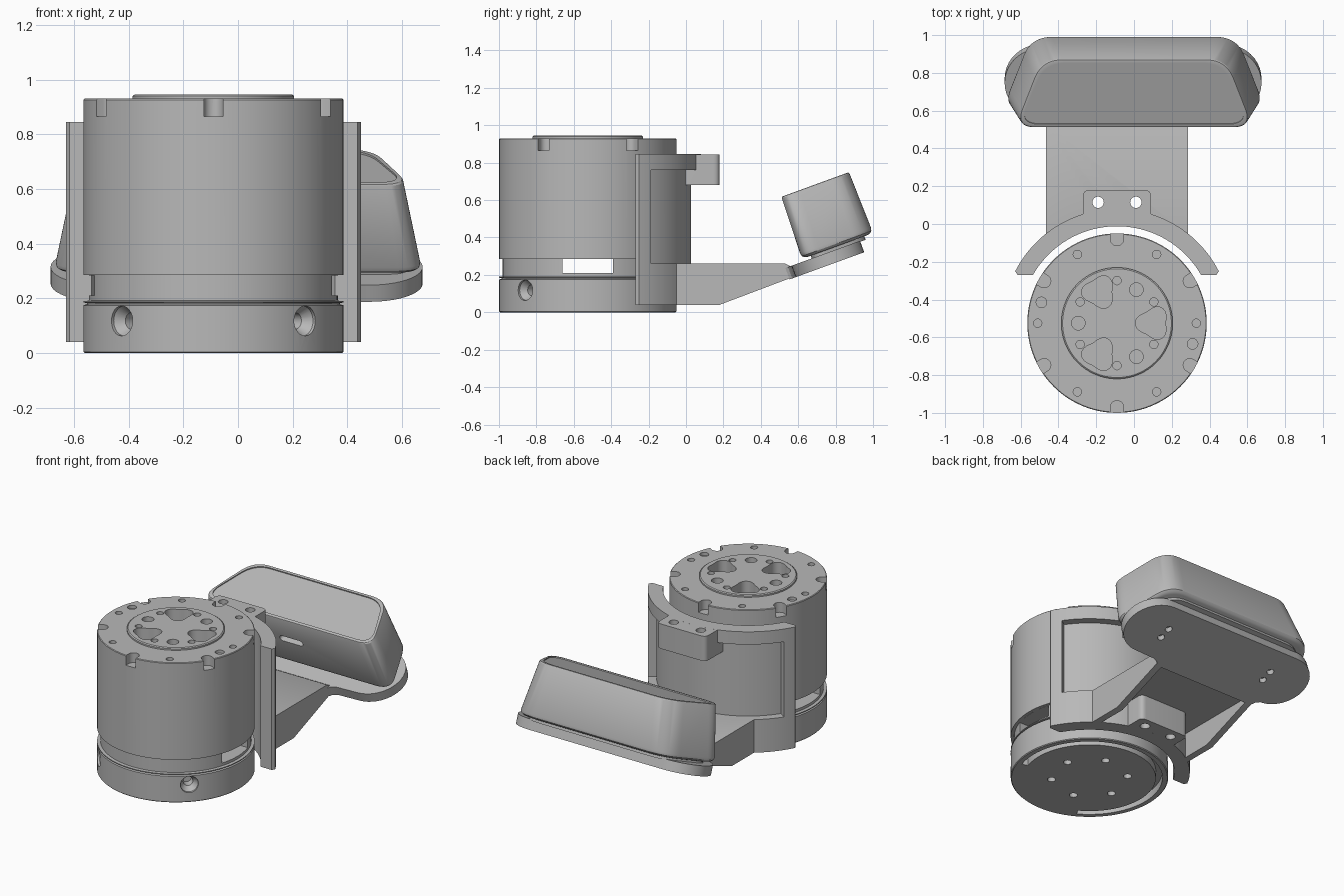
import bpy, bmesh
from math import sin, cos, radians, degrees, asin, pi
from mathutils import Matrix, Vector

cube = bpy.data.objects.get("Cube")
if cube:
    bpy.data.objects.remove(cube)

grey = bpy.data.materials.new("plain grey")
grey.use_nodes = True
GREY = (0.48, 0.48, 0.48, 1)
grey.diffuse_color = GREY
grey.node_tree.nodes["Principled BSDF"].inputs["Base Color"].default_value = GREY

AXIS = Matrix.Translation((-0.09, -0.525, 0))           # motor axis
TILT = Matrix.Translation((0, 0.62, 0.285)) @ Matrix.Rotation(radians(20), 4, 'X')
SIDE = Matrix(((0, 0, 1, 0), (1, 0, 0, 0), (0, 1, 0, 0), (0, 0, 0, 1)))  # (y, z) outline pushed along x


# ---- helpers ----
def arc(r, a0, a1, n, c=(0, 0)):
    return [(c[0] + r * cos(radians(a0 + (a1 - a0) * i / n)),
             c[1] + r * sin(radians(a0 + (a1 - a0) * i / n))) for i in range(n + 1)]


def circle(r, n=24, c=(0, 0)):
    return arc(r, 0, 360, n, c)[:-1]


def polar(r, a):
    return (r * cos(radians(a)), r * sin(radians(a)))


def sector(r0, r1, a0, a1, n=48):
    return arc(r1, a0, a1, n) + arc(r0, a1, a0, n)


def rounded(pts, r, n=6):
    out = []
    for i, p in enumerate(pts):
        p, a, b = Vector(p), Vector(pts[i - 1]), Vector(pts[(i + 1) % len(pts)])
        s, e = p + (a - p).normalized() * r, p + (b - p).normalized() * r
        for k in range(n + 1):
            t = k / n
            out.append(tuple(s * (1 - t) ** 2 + p * 2 * t * (1 - t) + e * t * t))
    return out


def rect(x0, x1, y0, y1):
    return [(x0, y0), (x1, y0), (x1, y1), (x0, y1)]


def loft(bm, rings, m=Matrix()):
    """Closed skin through (outline, height) rings with equal point counts."""
    loops = [[bm.verts.new(m @ Vector((x, y, z))) for x, y in pts] for pts, z in rings]
    n = len(loops[0])
    faces = [bm.faces.new(loops[0]), bm.faces.new(loops[-1])]
    for a, b in zip(loops, loops[1:]):
        faces += [bm.faces.new((a[i], a[(i + 1) % n], b[(i + 1) % n], b[i])) for i in range(n)]
    bmesh.ops.recalc_face_normals(bm, faces=faces)


def prism(bm, pts, z0, z1, m=Matrix()):
    loft(bm, [(pts, z0), (pts, z1)], m)


def make(name, bm):
    mesh = bpy.data.meshes.new(name)
    bm.to_mesh(mesh)
    bm.free()
    mesh.materials.append(grey)
    ob = bpy.data.objects.new(name, mesh)
    bpy.context.collection.objects.link(ob)
    return ob


def solid(name, pts, z0, z1, m=Matrix()):
    bm = bmesh.new()
    prism(bm, pts, z0, z1, m)
    return make(name, bm)


def combine(ob, tool, op):
    mod = ob.modifiers.new(op, 'BOOLEAN')
    mod.operation, mod.object, mod.solver = op, tool, 'EXACT'
    dg = bpy.context.evaluated_depsgraph_get()
    mesh = bpy.data.meshes.new_from_object(ob.evaluated_get(dg))
    ob.modifiers.clear()
    ob.data = mesh
    bpy.data.objects.remove(tool)


def smooth(ob):
    bpy.ops.object.select_all(action='DESELECT')
    ob.select_set(True)
    bpy.context.view_layer.objects.active = ob
    bpy.ops.object.shade_smooth_by_angle(angle=radians(30))


# ---- motor body: turned shape ----
bm = bmesh.new()
profile = [(.47, 0), (.475, .005), (.475, .175), (.462, .179), (.462, .183), (.475, .185),
           (.475, .19), (.455, .192), (.455, .285), (.475, .285), (.475, .926), (.471, .93),
           (.295, .93), (.295, .94), (.288, .945)]
loft(bm, [(circle(r, 96), z) for r, z in profile], AXIS)
body = make("motor_body", bm)

bm = bmesh.new()
for k in range(6):
    a = 60 * k
    # rim notch, rim screw hole, hub screw hole, underside screw hole
    slot = arc(.035, 90, 270, 12, (.445, 0)) + [(.53, -.035), (.53, .035)]
    prism(bm, slot, .865, 1, AXIS @ Matrix.Rotation(radians(a + 30), 4, 'Z'))
    prism(bm, circle(.022, 20, polar(.42, a)), .89, 1, AXIS)
    prism(bm, circle(.022, 20, polar(.225, a + 30)), .9, 1, AXIS)
    prism(bm, circle(.025, 20, polar(.23, a + 15)), -.1, .03, AXIS)
for k in range(3):
    # three-lobed pockets and dowel holes in the hub
    lobes = []
    for i in range(48):
        t = 2 * pi * i / 48
        r = .08 - .013 * cos(3 * t)
        lobes.append((.19 + r * cos(t), r * sin(t)))
    prism(bm, lobes, .87, 1, AXIS @ Matrix.Rotation(radians(120 * k), 4, 'Z'))
    prism(bm, circle(.036, 24, polar(.205, 120 * k + 60)), .91, 1, AXIS)
for s in (1, -1):
    prism(bm, circle(.028, 24, (.4 * s, -.11 * s)), .91, 1, AXIS)
for k in range(4):
    # countersunk radial holes round the base
    m = AXIS @ Matrix.Translation((0, 0, .118)) @ Matrix.Rotation(radians(45 + 90 * k), 4, 'Z') \
        @ Matrix.Rotation(radians(90), 4, 'Y')
    loft(bm, [(circle(r), z) for r, z in ((.03, .37), (.03, .425), (.055, .46), (.055, .55))], m)
prism(bm, sector(.4, .44, -18, 240), -.1, .05, AXIS)      # curved groove underneath
prism(bm, rect(-.6, .6, -.135, .135), .21, .284, AXIS)    # see-through window
combine(body, make("body_cutter", bm), 'DIFFERENCE')
smooth(body)

# ---- curved bracket with a recessed back panel ----
def end_angle(r, drop=.255):
    return degrees(asin(drop / r))


e0, e1, e2 = end_angle(.5), end_angle(.605, .275), end_angle(.585)
outline = [polar(.585, e2)] + arc(.605, e1, 180 - e1, 64) + [polar(.585, 180 - e2)] \
    + arc(.5, 180 - e0, e0, 64)
bracket = solid("bracket", outline, .04, .845, AXIS)
combine(bracket, solid("panel_cutter", sector(.553, .75, 34, 146), .26, .76, AXIS), 'DIFFERENCE')

# arm: channel open underneath
side = [(-.2, .04), (.18, .04), (.585, .193), (.56, .245), (.53, .26), (-.2, .26)]
arm = solid("arm", side, -.465, .285, SIDE)
cavity = [(-.3, -.1), (.54, -.1), (.54, .205), (-.3, .205)]
combine(arm, solid("arm_cutter", cavity, -.42, .24, SIDE), 'DIFFERENCE')
combine(bracket, arm, 'UNION')

# screw tabs at top and bottom
tab = rounded(rect(-.27, .09, -.08, .18), .035)
for z0, z1 in ((.68, .8449), (.0401, .23)):
    combine(bracket, solid("tab", tab, z0, z1), 'UNION')

bm = bmesh.new()
prism(bm, circle(.513, 128), -.1, 1.1, AXIS)              # clearance round the motor
for x in (-.19, .01):
    prism(bm, circle(.03, 24, (x, .115)), -.1, 1.1)
combine(bracket, make("bracket_cutter", bm), 'DIFFERENCE')
smooth(bracket)

# ---- tilted mounting plate with rounded ends and a flared neck ----
R, MID = .195, .13
plate_outline = arc(R, -90, 90, 20, (.48, MID)) + arc(R, 90, 270, 20, (-.49, MID)) \
    + [(-.53 + .03, -.068), (-.475, -.08), (-.465, -.1), (.285, -.1), (.295, -.085), (.33, -.07)]
plate = solid("mounting_plate", plate_outline, -.08, -.015, TILT)
bm = bmesh.new()
for x in (-.4, .4):
    for v in (.09, .165):
        prism(bm, circle(.022, 20, (x, v)), -.2, -.045, TILT)
combine(plate, make("plate_cutter", bm), 'DIFFERENCE')
smooth(plate)


# ---- camera housing: tapered, rounded trapezoid ----
def housing_ring(w, inset=0):
    t = w / .35
    f, b = .70 - .07 * t - inset, .55 - .06 * t - inset
    v0, v1 = .01 * t + inset, .405 - .01 * t - inset
    return rounded([(-f, v0), (f, v0), (b, v1), (-b, v1)], .11, 10)


bm = bmesh.new()
loft(bm, [(housing_ring(w, i), w) for w, i in
          ((0, .03), (.004, .016), (.014, .005), (.03, 0), (.342, 0), (.348, .003),
           (.35, .008), (.35, .02), (.343, .021))], TILT)
housing = make("camera_housing", bm)
port = arc(.02, -90, 90, 10, (.065, 0)) + arc(.02, 90, 270, 10, (-.065, 0))
turn = TILT @ Matrix.Translation((0, 0, .19)) @ Matrix.Rotation(radians(90), 4, 'X')
combine(housing, solid("port_cutter", port, -.06, .1, turn), 'DIFFERENCE')
smooth(housing)
smooth(solid("housing_foot", housing_ring(0, .05), -.02, .004, TILT))
